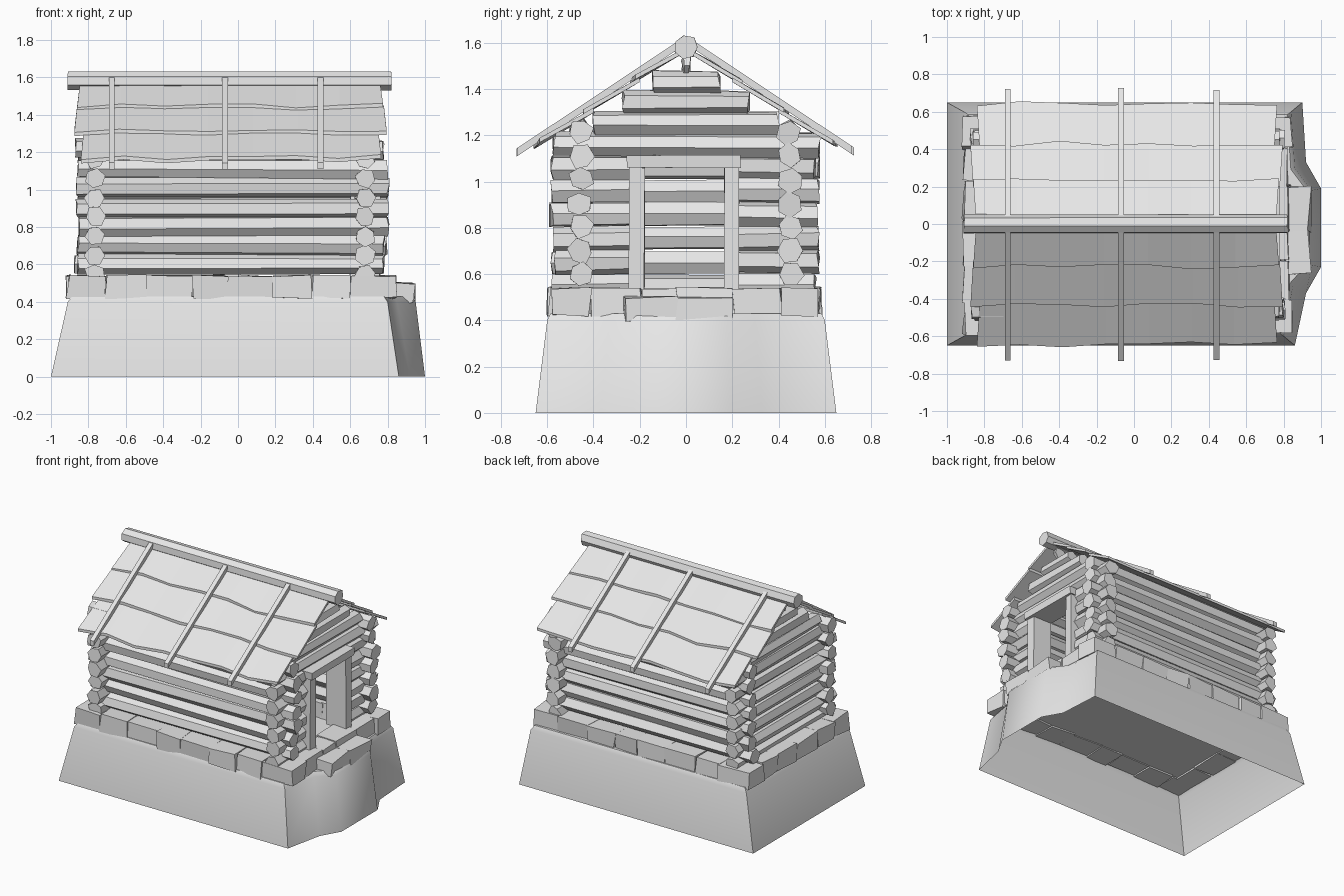
import bpy, bmesh, math, random
from mathutils import Vector

random.seed(7)
if "Cube" in bpy.data.objects:
    bpy.data.objects.remove(bpy.data.objects["Cube"], do_unlink=True)

pale = bpy.data.materials.new("pale grey")
pale.use_nodes = True
GREY = (0.8, 0.8, 0.8, 1)
pale.diffuse_color = GREY
pale.node_tree.nodes["Principled BSDF"].inputs["Base Color"].default_value = GREY


def jit(a):
    return random.uniform(-a, a)


def loft(name, rings, start_cap=True):
    """Skin a list of equal rings of points and close the ends."""
    bm = bmesh.new()
    loops = [[bm.verts.new(p) for p in ring] for ring in rings]
    n = len(loops[0])
    for a, b in zip(loops, loops[1:]):
        for i in range(n):
            j = (i + 1) % n
            bm.faces.new((a[i], a[j], b[j], b[i]))
    bm.faces.new(loops[-1])
    if start_cap:
        bm.faces.new(loops[0][::-1])
    bmesh.ops.recalc_face_normals(bm, faces=bm.faces)
    mesh = bpy.data.meshes.new(name)
    bm.to_mesh(mesh)
    bm.free()
    mesh.materials.append(pale)
    ob = bpy.data.objects.new(name, mesh)
    bpy.context.collection.objects.link(ob)
    return ob


def log(name, a, b, r, sides=6, rough=0.008):
    """Rough-hewn log from a to b, with uneven ends."""
    a, b = Vector(a), Vector(b)
    axis = (b - a).normalized()
    u = axis.cross(Vector((0, 0, 1))).normalized()
    v = axis.cross(u)
    roll = random.uniform(0, math.tau)
    rings = []
    for p in (a, b):
        ring = []
        for i in range(sides):
            t = roll + math.tau * i / sides
            ring.append(p + (u * math.cos(t) + v * math.sin(t)) * (r + jit(rough)) + axis * jit(rough))
        rings.append(ring)
    return loft(name, rings)


def block(name, lo, hi, rough=0.0):
    """Box between two corners, optionally chipped out of square."""
    def corner(x, y, z):
        return (x + jit(rough), y + jit(rough), z + jit(rough * 0.5))
    rings = [[corner(x, y, z) for x, y in ((lo[0], lo[1]), (hi[0], lo[1]), (hi[0], hi[1]), (lo[0], hi[1]))]
             for z in (lo[2], hi[2])]
    return loft(name, rings)


# Hollow earth mound with a bulge in front of the door
base = [(-1, -.65), (.86, -.65), (.92, -.37), (1, -.23), (1, .19), (.92, .33), (.9, .65), (-1, .65)]
crown = [(-.91, -.6), (.8, -.6), (.85, -.33), (.95, -.22), (.95, .18), (.86, .3), (.84, .6), (-.91, .6)]


def mound_ring(points, scale, z):
    return [(x * scale, y * scale, z) for x, y in points]


mound = loft("mound", [mound_ring(base, 1, 0), mound_ring(crown, 1, .4), mound_ring(crown, .975, .43)], False)
bpy.ops.object.select_all(action='DESELECT')
mound.select_set(True)
bpy.context.view_layer.objects.active = mound
bpy.ops.object.shade_smooth_by_angle(angle=math.radians(40))


# Foundation stones round the house
def stone_row(name, start, end, fixed, depth, along_x, z0=.42, z1=.54):
    count = max(2, round((end - start) / .22))
    step = (end - start) / count
    cuts = [start + step * i + (jit(.03) if 0 < i < count else 0) for i in range(count + 1)]
    for a, b in zip(cuts, cuts[1:]):
        p, q = sorted((fixed + jit(.008), fixed + depth))
        if along_x:
            block(name, (a, p, z0), (b, q, z1), .012)
        else:
            block(name, (p, a, z0), (q, b, z1), .012)


stone_row("front_stone", -.91, .84, -.585, .17, True)
stone_row("back_stone", -.91, .84, .575, -.17, True)
stone_row("left_end_stone", -.42, .41, -.91, .17, False)
stone_row("door_end_stone", -.42, .41, .83, -.17, False)
stone_row("door_step_stone", -.27, .2, .94, -.13, False, .40, .5)

# Long walls
PITCH = .102
LEFT, RIGHT, FRONT, BACK = -.765, .68, -.455, .45
for name, y in (("front_wall_log", FRONT), ("back_wall_log", BACK)):
    for i in range(7):
        z = .6 + PITCH * i
        ends = (-.86 + jit(.015), .79 + jit(.015))
        log(name, (ends[0], y + jit(.008), z + jit(.006)), (ends[1], y + jit(.008), z + jit(.006)), .054)

# End walls, split by the doorway on one side
for name, x in (("blank_end_log", LEFT), ("door_end_log", RIGHT)):
    for i in range(7):
        z = .55 + PITCH * i
        spans = [(-.575 + jit(.012), .565 + jit(.012))]
        if x == RIGHT and z < 1.1:
            spans = [(spans[0][0], -.2), (.19, spans[0][1])]
        for a, b in spans:
            log(name, (x, a, z + jit(.005)), (x, b, z + jit(.005)), .054)
    # Gable logs shorten under the roof slope
    for i in range(4):
        z = 1.255 + .085 * i
        half = (1.56 - z - .04) / .665
        log("gable_log", (x, -half, z), (x, half, z), .05)

# Door frame
block("door_post_front", (.6, -.245, .53), (.76, -.18, 1.06), .004)
block("door_post_back", (.6, .165, .53), (.76, .23, 1.06), .004)
block("door_lintel", (.6, -.255, 1.06), (.78, .235, 1.115), .004)

# Roof boards: three overlapping uneven rows per slope
SLOPE = .665


def roof_point(side, x, y, lift):
    return (x, side * y, 1.575 - SLOPE * y + lift)


rows = [(.02, .23, -.86, .775), (.2, .43, -.875, .795), (.4, .645, -.84, .765)]
for side, label in ((-1, "front"), (1, "back")):
    for top, bottom, x0, x1 in rows:
        rings = []
        steps = 7
        for i in range(steps + 1):
            x = x0 + (x1 - x0) * i / steps
            low = bottom + jit(.016)
            wave = jit(.007)
            skew = .015 if i == 0 else (-.015 if i == steps else 0)
            rings.append([roof_point(side, x + skew, top, -.012),
                          roof_point(side, x, low, .008 + wave),
                          roof_point(side, x, low, .028 + wave),
                          roof_point(side, x + skew, top, .008)])
        loft(label + "_roof_board", rings)

    # Battens holding the boards down
    for x in (-.675, -.07, .44):
        end = .725 + jit(.01)
        rings = []
        for y in (.02, end):
            rings.append([roof_point(side, x + dx, y, lift)
                          for dx, lift in ((-.016, .02), (.016, .02), (.016, .055), (-.016, .055))])
        loft(label + "_roof_batten", rings)

# Ridge pole
log("ridge_pole", (-.91, 0, 1.582), (.82, 0, 1.582), .052, 7, .003)
